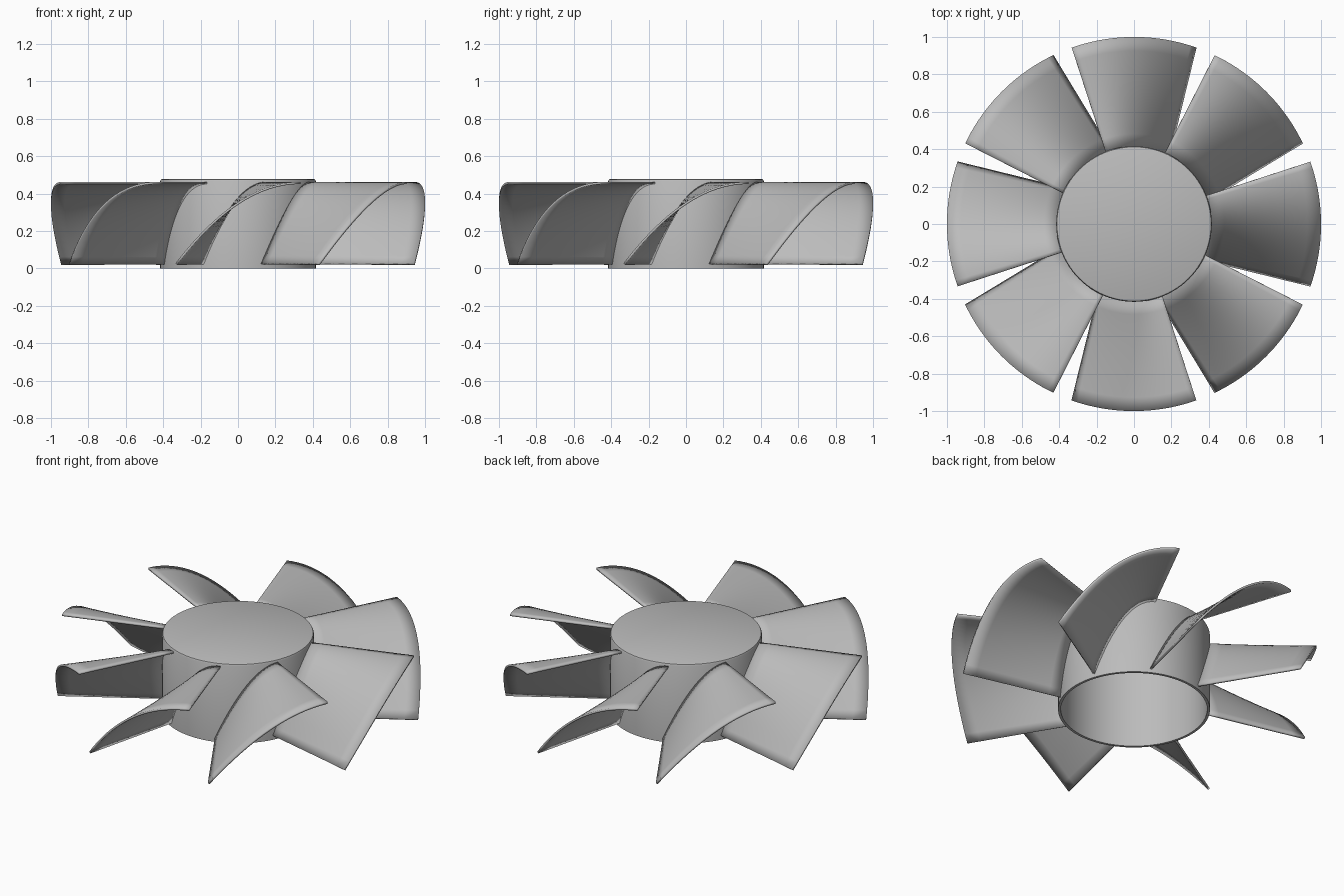
import bpy, bmesh, math
from mathutils import Matrix

cube = bpy.data.objects.get("Cube")
if cube:
    bpy.data.objects.remove(cube, do_unlink=True)

grey = bpy.data.materials.new("plain grey")
grey.use_nodes = True
colour = (0.5, 0.5, 0.5, 1)
grey.diffuse_color = colour
grey.node_tree.nodes["Principled BSDF"].inputs["Base Color"].default_value = colour


def finish(bm, name, angle):
    """Turn a bmesh into a smooth-shaded object with sharp edges kept."""
    mesh = bpy.data.meshes.new(name)
    bmesh.ops.recalc_face_normals(bm, faces=bm.faces)
    bm.to_mesh(mesh)
    bm.free()
    mesh.materials.append(grey)
    obj = bpy.data.objects.new(name, mesh)
    bpy.context.collection.objects.link(obj)
    bpy.ops.object.select_all(action='DESELECT')
    obj.select_set(True)
    bpy.context.view_layer.objects.active = obj
    bpy.ops.object.shade_smooth_by_angle(angle=math.radians(angle))
    return obj


# Hub: a hollow cup, open below, lathed from its wall section
def build_hub():
    section = [(0, 0.478), (0.405, 0.478), (0.412, 0.475), (0.416, 0.466),
               (0.416, 0), (0.401, 0), (0.401, 0.462), (0, 0.462)]
    bm = bmesh.new()
    verts = [bm.verts.new((r, 0, z)) for r, z in section]
    edges = [bm.edges.new(pair) for pair in zip(verts, verts[1:])]
    bmesh.ops.spin(bm, geom=verts + edges, cent=(0, 0, 0), axis=(0, 0, 1),
                   angle=math.tau, steps=96)
    bmesh.ops.remove_doubles(bm, verts=bm.verts, dist=0.0001)
    finish(bm, "hub", 35)


# Blade: a curved sheet, steep at its low edge and level at its high edge
ROOT, TIP, LOW, HIGH = 0.408, 1.0, 0.023, 0.457
ACROSS, ALONG = 20, 8


def blade_point(s, t):
    r = ROOT + (TIP - ROOT) * s
    low_x = -0.187 - 0.143 * s
    high_x = 0.15 + 0.183 * s
    x = low_x + (high_x - low_x) * t
    z = LOW + (HIGH - LOW) * (1 - (1 - t) ** 2)
    return x, -math.sqrt(r * r - x * x), z


def build_blade(name, turn):
    bm = bmesh.new()
    grid = [[bm.verts.new(blade_point(i / ALONG, j / ACROSS))
             for j in range(ACROSS + 1)] for i in range(ALONG + 1)]
    for a, b in zip(grid, grid[1:]):
        for j in range(ACROSS):
            bm.faces.new((a[j], a[j + 1], b[j + 1], b[j]))
    bm.transform(Matrix.Rotation(turn, 4, 'Z'))
    obj = finish(bm, name, 40)
    # Sheet thickness, with crisp rims
    solid = obj.modifiers.new("thickness", 'SOLIDIFY')
    solid.thickness = 0.012
    solid.offset = 0
    solid.use_even_offset = True
    solid.edge_crease_rim = 1
    obj.modifiers.move(len(obj.modifiers) - 1, 0)


build_hub()
for k in range(8):
    build_blade(f"blade_{k + 1}", k * math.tau / 8)
